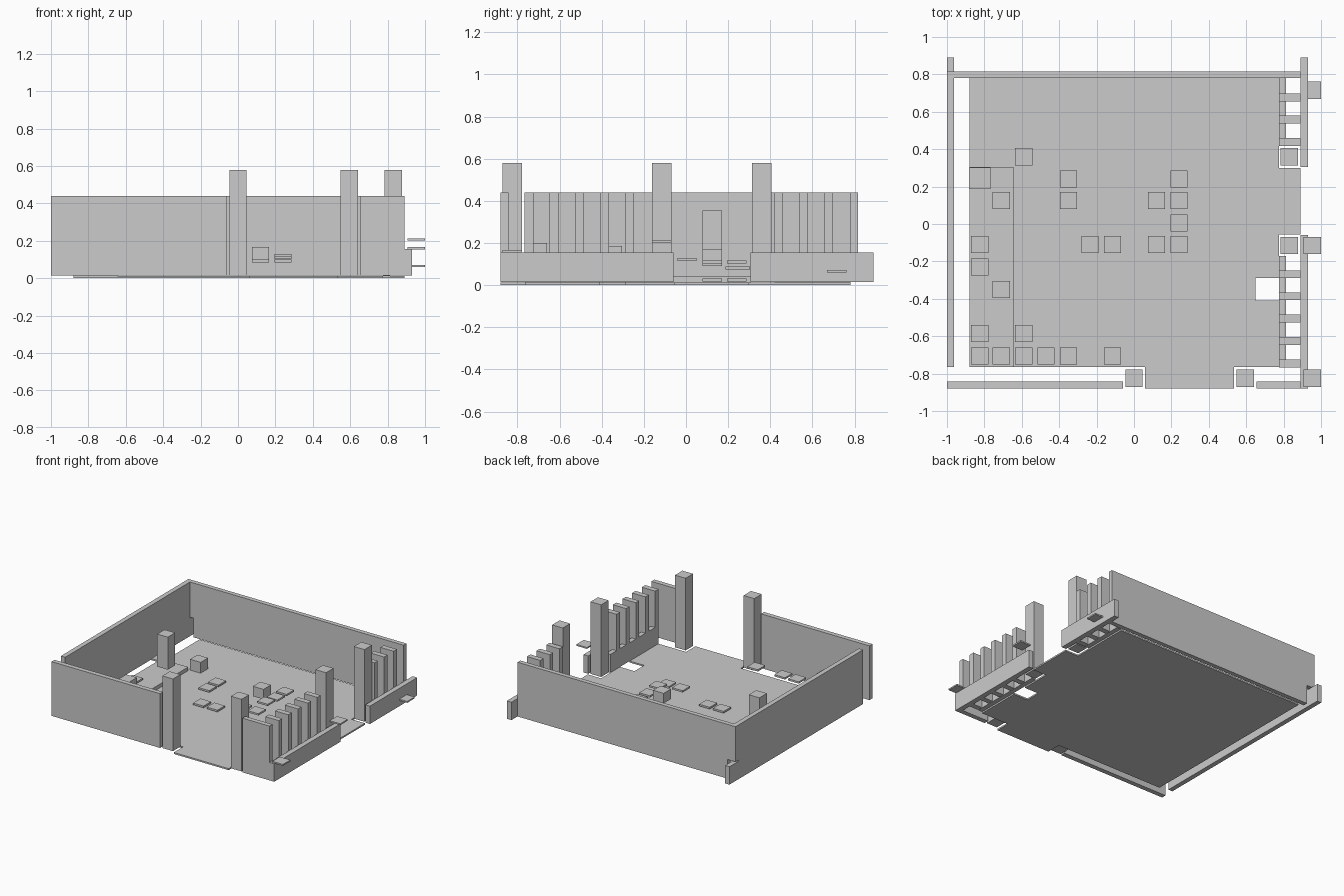
import bpy, bmesh

if "Cube" in bpy.data.objects:
    bpy.data.objects.remove(bpy.data.objects["Cube"])

grey = bpy.data.materials.new("light_grey")
grey.diffuse_color = (0.6, 0.6, 0.6, 1)
grey.use_nodes = True
grey.node_tree.nodes["Principled BSDF"].inputs["Base Color"].default_value = grey.diffuse_color


def prism(name, outline, lo, hi, axis="z"):
    """Extrude a 2D outline between lo and hi along the given axis."""
    place = {"z": lambda a, b, h: (a, b, h),
             "y": lambda a, b, h: (a, h, b),
             "x": lambda a, b, h: (h, a, b)}[axis]
    bm = bmesh.new()
    face = bm.faces.new([bm.verts.new(place(a, b, lo)) for a, b in outline])
    new = bmesh.ops.extrude_face_region(bm, geom=[face])["geom"]
    shift = place(0, 0, hi - lo)
    bmesh.ops.translate(bm, vec=shift, verts=[v for v in new if isinstance(v, bmesh.types.BMVert)])
    bmesh.ops.recalc_face_normals(bm, faces=bm.faces)
    mesh = bpy.data.meshes.new(name)
    bm.to_mesh(mesh)
    bm.free()
    mesh.materials.append(grey)
    obj = bpy.data.objects.new(name, mesh)
    bpy.context.collection.objects.link(obj)
    return obj


def box(name, x0, x1, y0, y1, z0, z1):
    return prism(name, [(x0, y0), (x1, y0), (x1, y1), (x0, y1)], z0, z1)


def block(name, x, y, z0, z1, size=0.092):
    h = size / 2
    return box(name, x - h, x + h, y - h, y + h, z0, z1)


# Floor slab with doorstep tongues and cut-outs
prism("floor", [(-.88, .78), (-.88, -.765), (.06, -.765), (.06, -.88), (.535, -.88),
                (.535, -.765), (.775, -.765), (.775, -.41), (.65, -.41), (.65, -.29),
                (.775, -.29), (.775, -.055), (.89, -.055), (.89, .30), (.775, .30),
                (.775, .78)], 0, .012)
box("side_floor_panel", -.88, -.645, -.765, .305, .012, .04)

# Tall walls; the back and left walls interlock at a corner notch
Z0, TOP, LOW = .015, .44, .155
prism("back_wall", [(-.93, Z0), (.89, Z0), (.89, TOP), (-1, TOP), (-1, .165), (-.93, .165)],
      .78, .815, "y")
prism("left_wall", [(-.765, Z0), (.89, Z0), (.89, LOW), (.78, LOW), (.78, TOP), (-.765, TOP)],
      -1, -.963, "x")
box("front_wall_left", -1, -.06, -.88, -.843, Z0, TOP)
box("front_wall_right", .655, .89, -.88, -.843, Z0, TOP)

# Low right walls, with an inner sill and upright fins behind each
for side, y0, y1, s0, s1, fins in (("front", -.88, -.06, -.765, -.17, (-.745, -.626, -.506, -.386, -.269)),
                                   ("back", .305, .89, .42, .78, (.438, .559, .677))):
    box(side + "_right_wall", .89, .93, y0, y1, Z0, LOW)
    box(side + "_sill", .775, .812, s0, s1, .012, LOW)
    for y in fins:
        box(side + "_fin", .775, .89, y - .021, y + .021, Z0, TOP)

# Tall square posts
for x, y in ((0, -.825), (.595, -.825), (.83, -.115), (.83, .36)):
    block("post", x, y, Z0, .58)

# Thin tabs on the outer right side
for y, z in ((-.825, .155), (-.115, .202), (.715, .06)):
    block("side_tab", .953, y, z, z + .011)

# Large blocks standing above the floor
for x, y, z0, z1 in ((-.71, .125, .10, .355), (.12, .125, .09, .168), (-.59, .36, .015, .10),
                     (-.71, -.35, .10, .185), (-.71, -.705, .11, .20)):
    block("raised_block", x, y, z0, z1)

# Thin tiles at low and mid height
block("wide_tile", -.825, .245, .075, .088, .115)
tiles = {.018: [(-.35, .24), (-.35, .125), (-.235, -.11), (-.115, -.11)],
         .045: [(-.825, -.11), (-.825, -.23), (-.825, -.585), (-.825, -.705)],
         .085: [(-.59, -.585), (-.59, -.705), (-.47, -.705), (-.35, -.705), (-.115, -.705),
                (.12, -.11), (.24, -.11)],
         .103: [(.24, .24), (.24, .125)],
         .115: [(.24, .005)]}
for z, spots in tiles.items():
    for x, y in spots:
        block("tile", x, y, z, z + .014)
